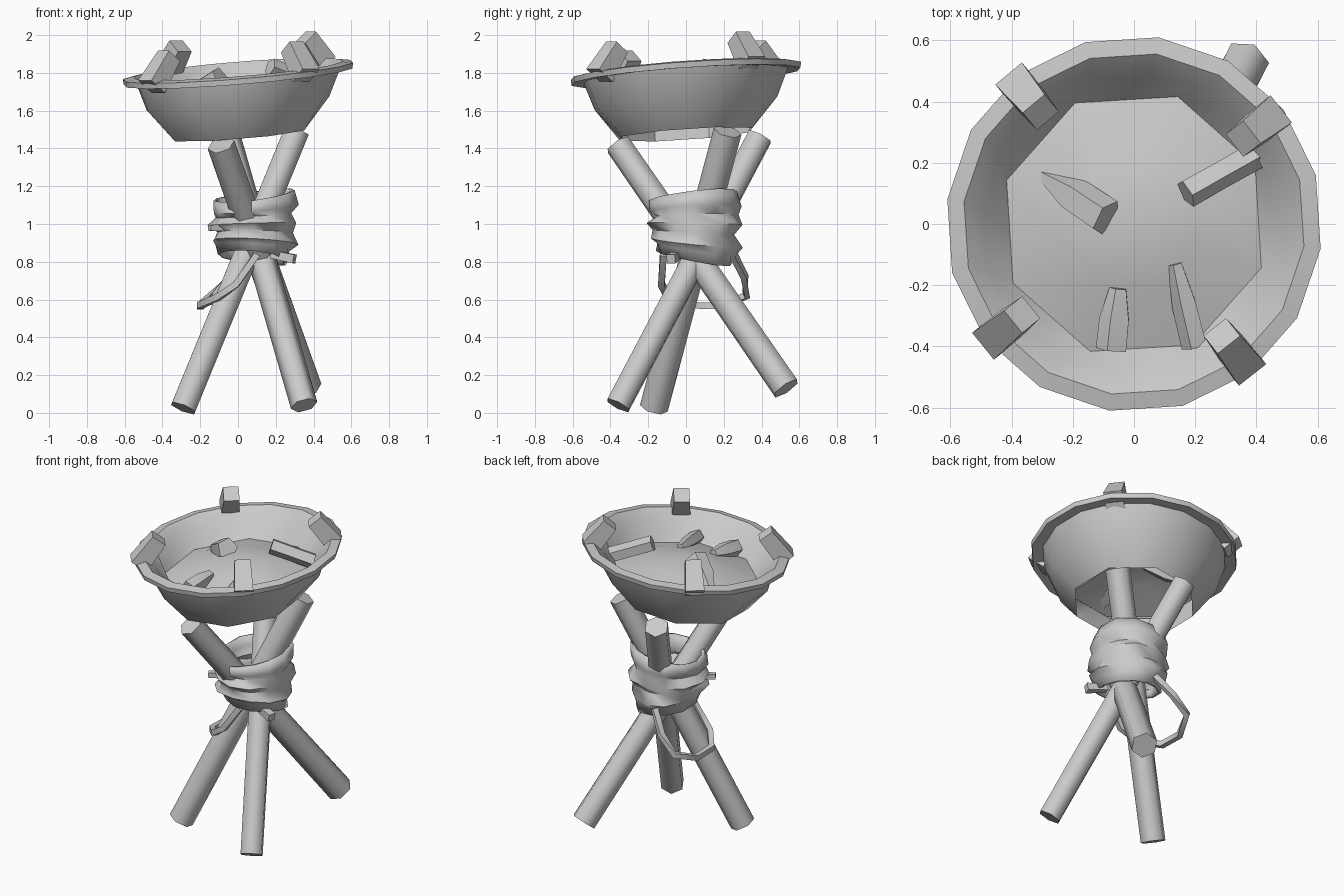
import bpy, bmesh, math
from mathutils import Vector

cube = bpy.data.objects.get("Cube")
if cube:
    bpy.data.objects.remove(cube, do_unlink=True)

grey = bpy.data.materials.new("plain grey")
grey.use_nodes = True
shade = (0.6, 0.6, 0.6, 1)
grey.diffuse_color = shade
grey.node_tree.nodes["Principled BSDF"].inputs["Base Color"].default_value = shade


def finish(name, bm, angle=40):
    bmesh.ops.recalc_face_normals(bm, faces=bm.faces)
    mesh = bpy.data.meshes.new(name)
    bm.to_mesh(mesh)
    bm.free()
    mesh.materials.append(grey)
    ob = bpy.data.objects.new(name, mesh)
    bpy.context.collection.objects.link(ob)
    bpy.ops.object.select_all(action='DESELECT')
    ob.select_set(True)
    bpy.context.view_layer.objects.active = ob
    bpy.ops.object.shade_smooth_by_angle(angle=math.radians(angle))
    return ob


def skin(bm, rings, wrap=False):
    """Bridge a list of equal vertex rings with quads."""
    n = len(rings[0])
    pairs = list(zip(rings, rings[1:]))
    if wrap:
        pairs.append((rings[-1], rings[0]))
    for a, b in pairs:
        for i in range(n):
            j = (i + 1) % n
            bm.faces.new((a[i], a[j], b[j], b[i]))


def stick(name, points, radii, sides=6, squash=1.0, angle=65):
    """Capped rod along a path, with a radius for each point."""
    bm = bmesh.new()
    pts = [Vector(p) for p in points]
    rings = []
    for k, p in enumerate(pts):
        d = (pts[min(k + 1, len(pts) - 1)] - pts[max(k - 1, 0)]).normalized()
        u = d.cross(Vector((0, 0, 1))).normalized()
        v = u.cross(d)
        ring = []
        for i in range(sides):
            t = math.tau * (i + 0.5) / sides
            ring.append(bm.verts.new(p + radii[k] * (u * math.cos(t) + v * math.sin(t) * squash)))
        rings.append(ring)
    skin(bm, rings)
    bm.faces.new(rings[0])
    bm.faces.new(rings[-1])
    return finish(name, bm, angle)


def bowl_height(x, y, rel=0.0):
    """Height on the tilted bowl plane."""
    return 1.81 + 0.08 * x + 0.07 * y + rel


# three crossed poles
stick("pole_back", [(0.365, 0.53, 0.13), (-0.09, -0.36, 1.42)], [0.08, 0.074])
stick("pole_right", [(-0.29, -0.17, 0.025), (0.31, 0.22, 1.49)], [0.076, 0.076])
stick("pole_left", [(0.35, -0.36, 0.04), (-0.06, 0.39, 1.46)], [0.072, 0.074])

# bowl: radius, height from rim plane, and how octagonal the row is
profile = [(0.37, -0.335, 1), (0.5, -0.17, 0.4), (0.545, -0.025, 0), (0.61, -0.03, 0),
           (0.615, 0.0, 0), (0.56, 0.01, 0), (0.5, -0.05, 0.3), (0.44, -0.155, 1), (0.39, -0.2, 1)]
bm = bmesh.new()
rows = []
for r, h, octo in profile:
    row = []
    for i in range(16):
        t = math.radians(15 + 11 * octo) + math.tau * i / 16
        rr = r * (1 - 0.076 * octo * (i % 2))
        x, y = rr * math.cos(t), rr * math.sin(t)
        row.append(bm.verts.new((x, y, bowl_height(x, y, h))))
    rows.append(row)
skin(bm, rows, wrap=True)
finish("bowl", bm)

# ash mound inside the bowl
bm = bmesh.new()
rings = []
for r, h in ((0.44, -0.155), (0.22, -0.09)):
    ring = []
    for i in range(8):
        t = math.radians(26 + 45 * i)
        x, y = r * math.cos(t), r * math.sin(t)
        ring.append(bm.verts.new((x, y, bowl_height(x, y, h))))
    rings.append(ring)
skin(bm, rings)
peak = bm.verts.new((0, 0, bowl_height(0, 0, -0.045)))
for i in range(8):
    bm.faces.new((rings[1][i], rings[1][(i + 1) % 8], peak))
finish("ash_mound", bm)

# four prongs leaning in from the rim
prongs = {"back_right": (-0.35, 0.42), "back_left": (0.41, 0.32),
          "front_right": (-0.42, -0.34), "front_left": (0.33, -0.42)}
for place, (x, y) in prongs.items():
    path = [(x * s, y * s, bowl_height(x * s, y * s, h)) for s, h in ((1.09, -0.02), (0.87, 0.13))]
    stick("prong_" + place, path, [0.08, 0.066], sides=4, angle=30)

# charred logs poking out of the ash
logs = [((0.4, 0.23), (0.17, 0.1), -0.12, 0.0, 0.05, 0.05),
        ((-0.3, 0.16), (-0.09, 0.02), -0.15, -0.03, 0.02, 0.065),
        ((-0.07, -0.41), (-0.05, -0.21), -0.1, -0.09, 0.055, 0.03),
        ((0.2, -0.4), (0.135, -0.13), -0.12, -0.09, 0.045, 0.025)]
for k, (a, b, ha, hb, ra, rb) in enumerate(logs):
    mid = ((a[0] + b[0]) / 2, (a[1] + b[1]) / 2)
    path = [(*a, bowl_height(*a, ha)), (*mid, bowl_height(*mid, (ha + hb) / 2)),
            (*b, bowl_height(*b, hb))]
    stick(f"log_{k + 1}", path, [ra, max(ra, rb) * 0.97, rb], sides=5)

# binding wrapped around the crossing, three uneven turns
wraps = [(1.15, 0.215), (1.08, 0.225), (1.045, 0.2), (1.0, 0.235), (0.955, 0.2),
         (0.9, 0.225), (0.87, 0.195), (0.82, 0.185)]
bm = bmesh.new()
rows = []
for k, (z, r) in enumerate(wraps):
    row = []
    for i in range(12):
        t = math.tau * i / 12
        rr = r + 0.012 * math.sin(3 * t + 1.7 * k)
        x, y = rr * math.cos(t), rr * 1.08 * math.sin(t)
        lift = (0.13 - 0.035 * k) * x + (0.1 - 0.04 * k) * y
        row.append(bm.verts.new((0.085 + x, 0.05 + y, z + lift)))
    rows.append(row)
skin(bm, rows)
binding = finish("binding", bm, 60)
solid = binding.modifiers.new("thickness", 'SOLIDIFY')
solid.thickness = 0.02

# loose loop of cord hanging below the binding
loop = [(0.05, 0.25, 0.84), (-0.04, 0.31, 0.72), (-0.14, 0.32, 0.62), (-0.2, 0.18, 0.565),
        (-0.2, 0.02, 0.57), (-0.11, -0.09, 0.61), (-0.01, -0.13, 0.68), (0.1, -0.12, 0.84)]
stick("cord_loop", loop, [0.024] * len(loop), sides=4)

# short cord ends
stick("cord_end_left", [(0.18, -0.04, 0.84), (0.3, -0.08, 0.815)], [0.03, 0.033], sides=4)
stick("cord_end_right", [(-0.08, -0.05, 0.98), (-0.15, -0.09, 0.98)], [0.025, 0.022], sides=4)
